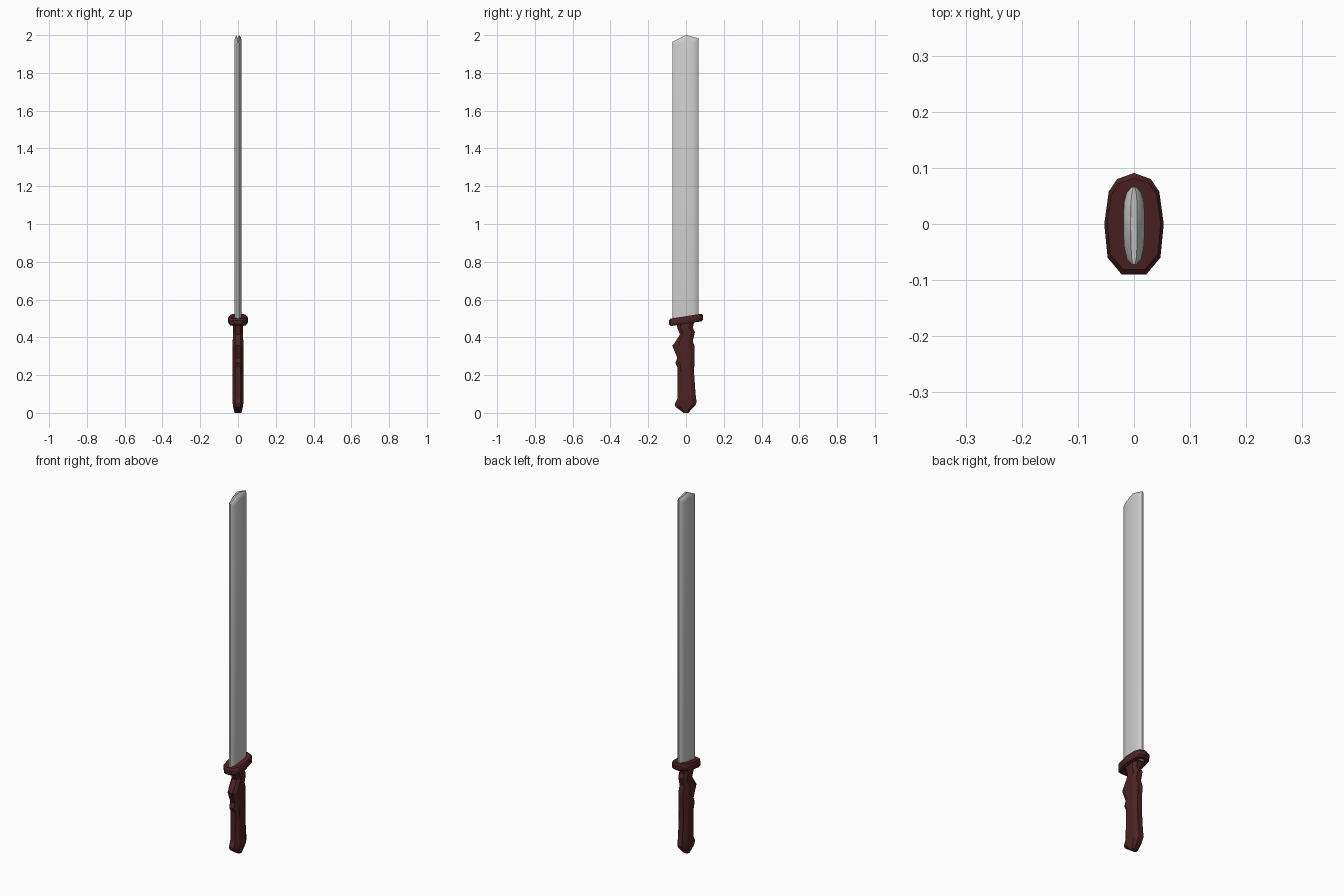
import bpy, bmesh, math

if "Cube" in bpy.data.objects:
    bpy.data.objects.remove(bpy.data.objects["Cube"])


def material(name, colour):
    m = bpy.data.materials.new(name)
    m.diffuse_color = (*colour, 1)
    m.use_nodes = True
    m.node_tree.nodes["Principled BSDF"].inputs["Base Color"].default_value = m.diffuse_color
    return m


def loft(name, rings, mat, smooth=None):
    """Skin a stack of closed rings and cap both ends."""
    bm = bmesh.new()
    loops = [[bm.verts.new(p) for p in ring] for ring in rings]
    n = len(rings[0])
    for a, b in zip(loops, loops[1:]):
        for i in range(n):
            j = (i + 1) % n
            bm.faces.new((a[i], a[j], b[j], b[i]))
    bm.faces.new(loops[0][::-1])
    bm.faces.new(loops[-1])
    bmesh.ops.recalc_face_normals(bm, faces=bm.faces)
    mesh = bpy.data.meshes.new(name)
    bm.to_mesh(mesh)
    bm.free()
    mesh.materials.append(mat)
    ob = bpy.data.objects.new(name, mesh)
    bpy.context.collection.objects.link(ob)
    if smooth:
        bpy.context.view_layer.objects.active = ob
        ob.select_set(True)
        bpy.ops.object.shade_smooth_by_angle(angle=math.radians(smooth))
        ob.select_set(False)
    return ob


def mirrored(half):
    """Close a half outline (x >= 0) by mirroring it across x = 0."""
    return half + [(-x, y) for x, y in reversed(half) if x > 1e-5]


steel = material("steel_grey", (0.60, 0.60, 0.60))
wood = material("dark_red_brown", (0.075, 0.016, 0.018))

# Blade: flat sides narrowing to both edges, with a chamfered peaked tip
blade_half = [(0.004, -0.072), (0.013, -0.062), (0.018, -0.038), (0.019, 0.0),
              (0.018, 0.038), (0.013, 0.056), (0.004, 0.066)]
blade = mirrored(blade_half)


def tip_z(y):
    return 2.0 + (0.5 * y if y < 0 else -0.25 * y)


loft("blade", [
    [(x, y, 0.48) for x, y in blade],
    [(x, y, tip_z(y) - 0.026 * min(1, abs(x) / 0.018)) for x, y in blade],
    [(x * 0.75, y, tip_z(y) - 0.010 * min(1, abs(x) / 0.018)) for x, y in blade],
    [(x * 0.3, y, tip_z(y)) for x, y in blade],
], steel, 35)

# Guard: tilted faceted oval with softened rims
guard = mirrored([(0.022, -0.09), (0.047, -0.06), (0.053, 0.0),
                  (0.045, 0.058), (0.03, 0.08), (0.0, 0.091)])
loft("guard", [[(x * s, y * s, z + 0.14 * y) for x, y in guard]
               for s, z in ((0.90, 0.472), (1, 0.482), (1, 0.502), (0.90, 0.512))],
     wood, 35)

# Handle rings: front y, front z, back y, back z, half width
profile = [
    (-0.012, 0.004, 0.012, 0.004, 0.018), (-0.055, 0.035, 0.050, 0.045, 0.026),
    (-0.060, 0.050, 0.056, 0.060, 0.028), (-0.046, 0.078, 0.051, 0.100, 0.028),
    (-0.045, 0.245, 0.043, 0.210, 0.028), (-0.056, 0.268, 0.044, 0.270, 0.028),
    (-0.046, 0.295, 0.046, 0.320, 0.028), (-0.072, 0.360, 0.046, 0.355, 0.028),
    (-0.058, 0.378, 0.036, 0.385, 0.028), (-0.032, 0.420, 0.047, 0.430, 0.027),
    (-0.046, 0.455, 0.036, 0.455, 0.027), (-0.050, 0.475, 0.045, 0.490, 0.027)]
# Octagonal section: (width factor, position from front to back)
section = mirrored([(0.5, 0.0), (1.0, 0.22), (1.0, 0.78), (0.5, 1.0)])
loft("handle", [[(u * w, yf + (yb - yf) * t, zf + (zb - zf) * t) for u, t in section]
                for yf, zf, yb, zb, w in profile], wood, 25)

# Bottom of the grip rests on the ground plane
bpy.data.objects["handle"].location.z = -0.004
